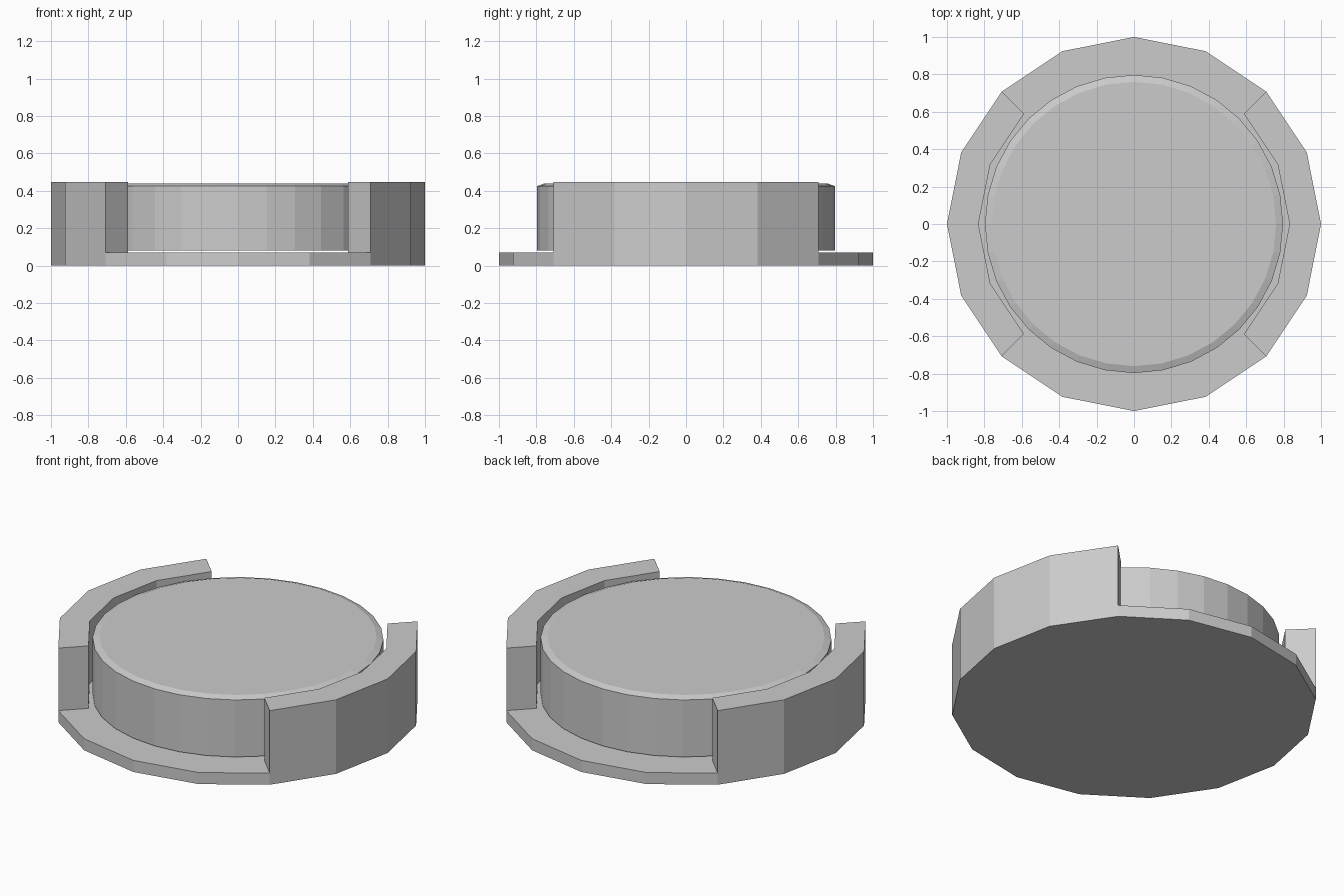
import bpy, bmesh
from math import cos, sin, tau

if "Cube" in bpy.data.objects:
    bpy.data.objects.remove(bpy.data.objects["Cube"])


def lathe(profile, sides):
    """Closed solid from an (r, z) profile, capped at both ends."""
    bm = bmesh.new()
    rings = [[bm.verts.new((r * cos(tau * i / sides), r * sin(tau * i / sides), z))
              for i in range(sides)] for r, z in profile]
    for lo, hi in zip(rings, rings[1:]):
        for i in range(sides):
            j = (i + 1) % sides
            bm.faces.new((lo[i], lo[j], hi[j], hi[i]))
    bm.faces.new(rings[0][::-1])
    bm.faces.new(rings[-1])
    bm.normal_update()
    return bm


def finish(bm, name):
    bmesh.ops.recalc_face_normals(bm, faces=bm.faces[:])
    mesh = bpy.data.meshes.new(name)
    bm.to_mesh(mesh)
    bm.free()
    obj = bpy.data.objects.new(name, mesh)
    bpy.context.collection.objects.link(obj)
    return obj


# Tray: 16-sided base with its rim raised on the left and right quarters
tray = lathe([(1, 0), (1, 0.07), (0.832, 0.07)], 16)
rim = []
for f in tray.faces:
    c = f.calc_center_median()
    if len(f.verts) == 4 and f.normal.z > 0.9 and abs(c.x) > abs(c.y):
        rim.append(f)
raised = bmesh.ops.extrude_face_region(tray, geom=rim)["geom"]
bmesh.ops.translate(tray, vec=(0, 0, 0.378),
                    verts=[g for g in raised if isinstance(g, bmesh.types.BMVert)])
finish(tray, "tray")

# Disc: 32-sided puck with a shallow chamfer, hovering just above the base
finish(lathe([(0.797, 0.08), (0.797, 0.425), (0.76, 0.438)], 32), "disc")
